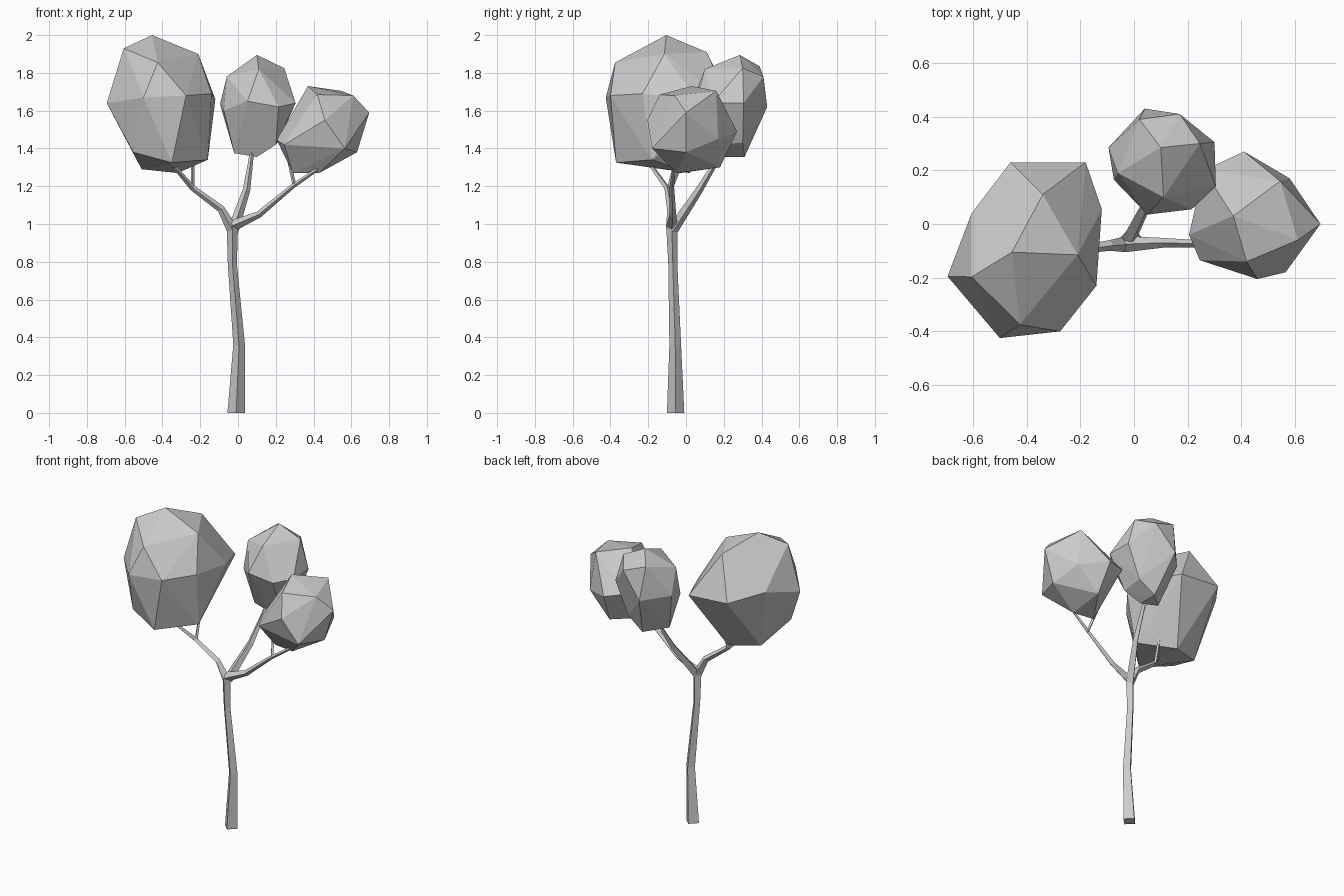
import bpy
import bmesh
import math
from mathutils import Vector

cube = bpy.data.objects.get("Cube")
if cube:
    bpy.data.objects.remove(cube, do_unlink=True)

# One plain grey for the whole tree
grey = bpy.data.materials.new("plain_grey")
grey.use_nodes = True
colour = (0.6, 0.6, 0.6, 1.0)
grey.diffuse_color = colour
for node in grey.node_tree.nodes:
    if node.type == "BSDF_PRINCIPLED":
        node.inputs["Base Color"].default_value = colour
        node.inputs["Roughness"].default_value = 0.9


def finish(name, bm):
    """Turn a bmesh into a flat shaded, grey object."""
    bmesh.ops.recalc_face_normals(bm, faces=bm.faces[:])
    mesh = bpy.data.meshes.new(name)
    bm.to_mesh(mesh)
    bm.free()
    mesh.materials.append(grey)
    obj = bpy.data.objects.new(name, mesh)
    bpy.context.scene.collection.objects.link(obj)
    return obj


def limb(name, path, radii, sides=4, upright=False):
    """Sweep a tapering, few-sided ring along a path."""
    bm = bmesh.new()
    points = [Vector(p) for p in path]
    rings = []
    for i, (point, radius) in enumerate(zip(points, radii)):
        before = points[max(i - 1, 0)]
        after = points[min(i + 1, len(points) - 1)]
        along = Vector((0, 0, 1)) if upright else (after - before).normalized()
        across = Vector((0, 1, 0)).cross(along).normalized()
        over = along.cross(across)
        ring = []
        for k in range(sides):
            turn = math.tau * k / sides
            offset = across * math.cos(turn) + over * math.sin(turn)
            ring.append(bm.verts.new(point + offset * radius))
        rings.append(ring)
    for low, high in zip(rings, rings[1:]):
        for k in range(sides):
            n = (k + 1) % sides
            bm.faces.new((low[k], low[n], high[n], high[k]))
    bm.faces.new(rings[0])
    bm.faces.new(rings[-1])
    return finish(name, bm)


def crown(name, corners):
    """Wrap a faceted leaf clump around its corner points."""
    bm = bmesh.new()
    for corner in corners:
        bm.verts.new(corner)
    bmesh.ops.convex_hull(bm, input=bm.verts[:])
    loose = [v for v in bm.verts if not v.link_faces]
    bmesh.ops.delete(bm, geom=loose, context="VERTS")
    return finish(name, bm)


# Trunk
limb("trunk",
     [(-.01, -.055, 0), (.006, -.057, .36), (-.03, -.07, .79), (-.03, -.075, .99)],
     [.046, .031, .024, .03], upright=True)

# Branches and twigs
limb("right_branch",
     [(-.03, -.075, .97), (-.09, -.08, 1.08), (-.24, -.1, 1.19), (-.36, -.2, 1.33)],
     [.03, .02, .015, .01])
limb("right_twig", [(-.24, -.09, 1.19), (-.24, -.04, 1.39)], [.01, .008])
limb("back_branch",
     [(-.025, -.07, .97), (.045, .07, 1.18), (.067, .16, 1.33), (.08, .22, 1.43)],
     [.03, .02, .013, .009])
limb("left_branch",
     [(-.03, -.075, .99), (.11, -.07, 1.05), (.29, -.075, 1.2), (.45, -.06, 1.31)],
     [.03, .018, .012, .009])
limb("left_twig", [(.3, -.075, 1.2), (.27, -.02, 1.33)], [.01, .008])

# Large crown
crown("right_crown", [
    (-.455, -.105, 2), (-.605, -.197, 1.93), (-.21, -.115, 1.9),
    (-.34, .11, 1.91), (-.425, -.375, 1.855), (-.5, -.425, 1.67),
    (-.275, -.4, 1.68), (-.695, -.195, 1.64), (-.605, .04, 1.7),
    (-.46, .23, 1.66), (-.18, .23, 1.64), (-.12, .055, 1.66),
    (-.14, -.23, 1.69), (-.35, -.37, 1.325), (-.555, -.3, 1.38),
    (-.51, -.05, 1.29), (-.32, .02, 1.27), (-.16, -.18, 1.34)])

# Middle crown
crown("back_crown", [
    (.1, .285, 1.895), (.11, .1, 1.82), (.02, .39, 1.835),
    (.17, .41, 1.78), (.245, .3, 1.825), (-.06, .19, 1.78),
    (-.075, .165, 1.6), (-.095, .285, 1.635), (.04, .43, 1.62),
    (.3, .305, 1.64), (.305, .14, 1.64), (.215, .055, 1.62),
    (.05, .035, 1.65), (-.02, .2, 1.375), (.1, .18, 1.355),
    (.1, .31, 1.355), (.21, .3, 1.43), (.2, .15, 1.42)])

# Low crown
crown("left_crown", [
    (.37, .03, 1.73), (.42, -.14, 1.685), (.545, .16, 1.705),
    (.61, -.06, 1.68), (.695, 0, 1.59), (.46, -.205, 1.55),
    (.565, -.18, 1.4), (.63, 0, 1.38), (.245, -.135, 1.42),
    (.205, -.04, 1.445), (.41, .27, 1.49), (.26, .2, 1.52),
    (.43, .18, 1.3), (.43, -.05, 1.27), (.29, -.03, 1.27),
    (.58, .17, 1.45)])
